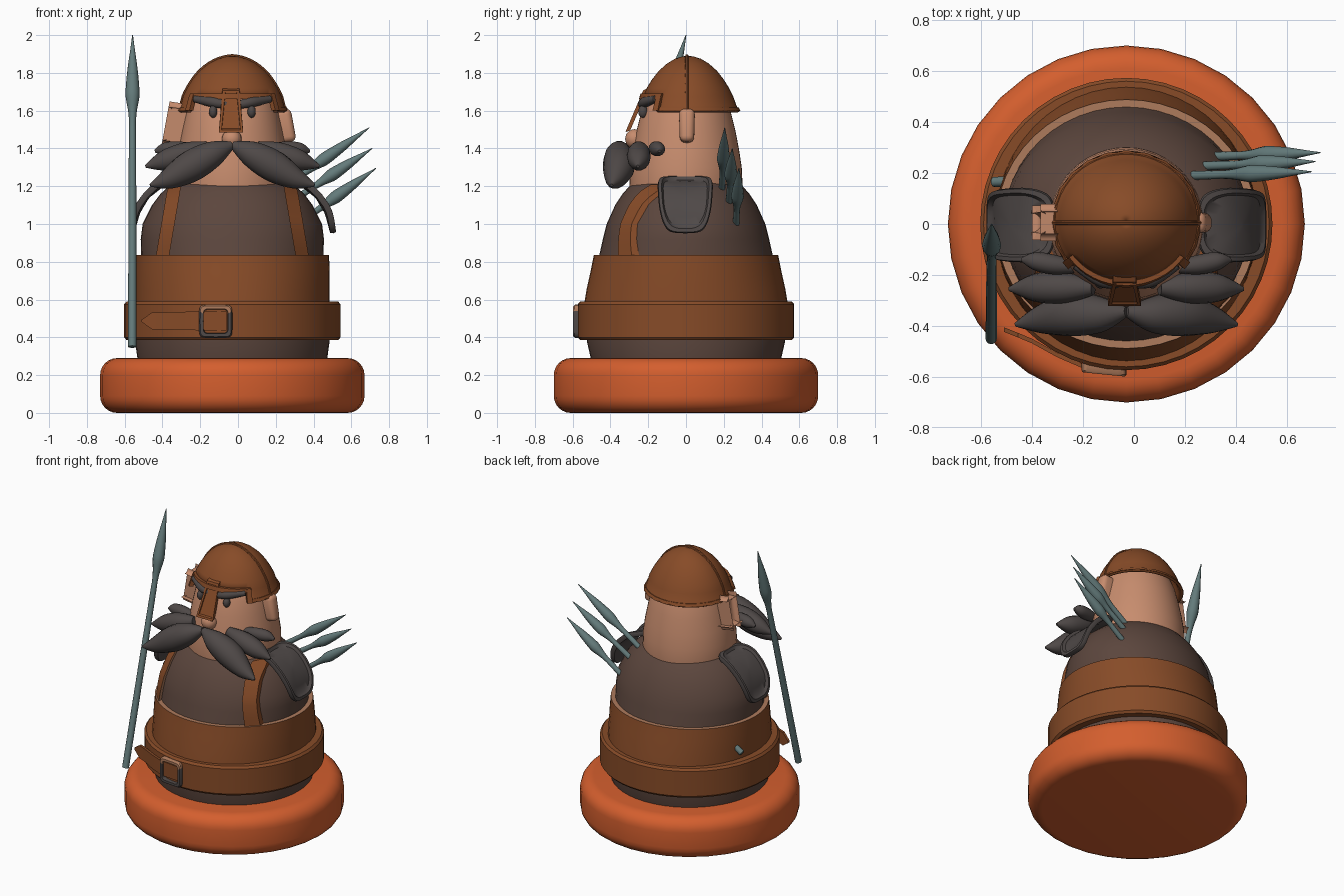
import bpy, bmesh, math
from mathutils import Vector

if "Cube" in bpy.data.objects:
    bpy.data.objects.remove(bpy.data.objects["Cube"])

CX = -0.03  # body axis


def material(name, srgb):
    m = bpy.data.materials.new(name)
    m.diffuse_color = [((c + 0.055) / 1.055) ** 2.4 for c in srgb] + [1]
    m.use_nodes = True
    m.node_tree.nodes["Principled BSDF"].inputs["Base Color"].default_value = m.diffuse_color
    return m


ORANGE = material("orange", (0.83, 0.37, 0.18))
LEATHER = material("leather_brown", (0.53, 0.295, 0.155))
CLOTH = material("dark_brown_cloth", (0.36, 0.275, 0.24))
SKIN = material("skin", (0.78, 0.55, 0.43))
TAN = material("tan_edge", (0.68, 0.48, 0.36))
HAIR = material("charcoal", (0.31, 0.285, 0.28))
STEEL = material("grey_green_steel", (0.39, 0.48, 0.48))


def finish(bm, name, mats, rule=None, angle=40):
    bmesh.ops.remove_doubles(bm, verts=bm.verts, dist=1e-5)
    bmesh.ops.recalc_face_normals(bm, faces=bm.faces)
    bm.normal_update()
    if rule:
        for f in bm.faces:
            f.material_index = int(rule(f))
    me = bpy.data.meshes.new(name)
    bm.to_mesh(me)
    bm.free()
    ob = bpy.data.objects.new(name, me)
    bpy.context.collection.objects.link(ob)
    for m in mats:
        me.materials.append(m)
    bpy.ops.object.select_all(action='DESELECT')
    ob.select_set(True)
    bpy.context.view_layer.objects.active = ob
    bpy.ops.object.shade_smooth_by_angle(angle=math.radians(angle))
    return ob


def loft(name, rings, mats, rule=None, caps=True, keep=None, angle=40):
    """Skin a sequence of closed loops with equal point counts."""
    bm = bmesh.new()
    vs = [[bm.verts.new(p) for p in r] for r in rings]
    n = len(rings[0])
    for a, b in zip(vs, vs[1:]):
        for i in range(n):
            j = (i + 1) % n
            bm.faces.new((a[i], a[j], b[j], b[i]))
    if caps:
        bm.faces.new(vs[0])
        bm.faces.new(vs[-1])
    if keep:
        bad = [f for f in bm.faces if not keep(f.calc_center_median())]
        bmesh.ops.delete(bm, geom=bad, context='FACES')
    return finish(bm, name, mats, rule, angle)


def lathe(name, rows, mats, n=48, cy=0.0, **kw):
    """rows: (z, rx, ry)"""
    rings = [[(CX + rx * math.sin(2 * math.pi * i / n), cy - ry * math.cos(2 * math.pi * i / n), z)
              for i in range(n)] for z, rx, ry in rows]
    return loft(name, rings, mats, **kw)


def spline(pts, steps=6):
    """Catmull-Rom through tuples of any length."""
    p = [pts[0]] + list(pts) + [pts[-1]]
    out = []
    for k in range(1, len(p) - 2):
        for s in range(steps):
            t = s / steps
            out.append([0.5 * (2 * b + (c - a) * t + (2 * a - 5 * b + 4 * c - d) * t * t
                               + (3 * b - a - 3 * c + d) * t ** 3)
                        for a, b, c, d in zip(*p[k - 1:k + 3])])
    return out + [list(pts[-1])]


def tube(name, pts, mat, n=14, steps=6):
    """pts: (x, y, z, radius)"""
    path = spline(pts, steps)
    rings = []
    for k, (x, y, z, r) in enumerate(path):
        a, b = path[max(k - 1, 0)], path[min(k + 1, len(path) - 1)]
        q = (Vector(b[:3]) - Vector(a[:3])).to_track_quat('Z', 'Y')
        rings.append([Vector((x, y, z)) + q @ Vector((math.cos(2 * math.pi * i / n), math.sin(2 * math.pi * i / n), 0))
                      * max(r, 0.002) for i in range(n)])
    return loft(name, rings, [mat])


def arc_band(name, a0, a1, z0, z1, r0, r1, t, mat, cy=0.01):
    """Curved bar; r0 / r1 are (rx, ry) at the bottom and top."""
    rings = []
    for k in range(17):
        a = math.radians(a0 + (a1 - a0) * k / 16)
        rings.append([(CX + (r[0] + o) * math.sin(a), cy - (r[1] + o) * math.cos(a), z)
                      for r, z, o in ((r0, z0, -t), (r0, z0, t), (r1, z1, t), (r1, z1, -t))])
    return loft(name, rings, [mat], angle=30)


def ellipsoid(name, loc, scale, mat):
    bm = bmesh.new()
    bmesh.ops.create_uvsphere(bm, u_segments=20, v_segments=12, radius=1)
    for v in bm.verts:
        v.co = Vector(loc) + Vector(a * b for a, b in zip(v.co, scale))
    return finish(bm, name, [mat])


# round base
prof = [(0.09 - 0.09 * math.cos(math.radians(a)), 0.61 + 0.09 * math.sin(math.radians(a))) for a in range(0, 91, 15)]
prof += [(0.29 - z, r) for z, r in reversed(prof)]
lathe("base", [(z, r, r) for z, r in prof], [ORANGE], n=32)

# body, waist band and belt
BODY = [(0.27, 0.50, 0.50), (0.38, 0.515, 0.525), (0.6, 0.495, 0.515), (0.83, 0.482, 0.46), (0.92, 0.485, 0.44),
        (1.0, 0.475, 0.42), (1.1, 0.425, 0.375), (1.16, 0.38, 0.335), (1.2, 0.335, 0.30), (1.23, 0.27, 0.27)]
lathe("body", BODY, [CLOTH])
lathe("waist_band", [(0.57, 0.49, 0.50), (0.57, 0.515, 0.54), (0.66, 0.515, 0.525), (0.75, 0.515, 0.505),
                     (0.835, 0.512, 0.488), (0.835, 0.482, 0.458), (0.78, 0.48, 0.46)], [LEATHER, TAN], caps=False,
      rule=lambda f: f.normal.z > 0.8)
lathe("belt", [(z, r, r) for z, r in ((0.385, 0.50), (0.385, 0.56), (0.40, 0.573), (0.575, 0.573), (0.59, 0.56),
                                      (0.59, 0.50))], [LEATHER], caps=False, angle=30)

# belt tongue and buckle
tongue = [(-0.06, -0.577, 0.05), (-0.2, -0.563, 0.05), (-0.3, -0.52, 0.048), (-0.4, -0.465, 0.045),
          (-0.455, -0.442, 0.045), (-0.51, -0.42, 0.006)]
loft("belt_tongue", [[(x, y + d, 0.487 + s * h) for d, s in ((0.015, -1), (-0.003, -1), (-0.003, 1), (0.015, 1))]
                     for x, y, h in tongue], [LEATHER], angle=25)


def square_ring(h, y, n=32):
    def f(v):
        return math.copysign(abs(v) ** 0.3, v)
    pts = [(h * f(math.cos(2 * math.pi * i / n)), h * f(math.sin(2 * math.pi * i / n))) for i in range(n)]
    return [(-0.118 + u, y - 0.1 * u, 0.485 + v) for u, v in pts]


loft("buckle", [square_ring(h, y) for h, y in ((0.088, -0.555), (0.088, -0.582), (0.082, -0.59), (0.066, -0.59),
                                               (0.062, -0.555))], [HAIR, TAN], caps=False,
     rule=lambda f: f.calc_center_median().z > 0.525)


# shoulder straps following the body
def body_at(z):
    for a, b in zip(BODY, BODY[1:]):
        if z <= b[0]:
            t = (z - a[0]) / (b[0] - a[0])
            return a[1] + (b[1] - a[1]) * t, a[2] + (b[2] - a[2]) * t


def strap_point(side, z, x, off):
    rx, ry = (r + off for r in body_at(z))
    a = math.asin(min(x / rx, 0.97))
    return (CX + side * rx * math.sin(a), -ry * math.cos(a), z)


# moulded shoulder pads
PAD = spline([(0.28, 1.235), (0.375, 1.215), (0.455, 1.15), (0.51, 1.06), (0.53, 0.95)], 8)


def pad_point(side, a, s, off):
    def f(v):
        return math.copysign(abs(v) ** 0.6, v)
    v = 0.5 + 0.5 * s * f(math.sin(a))
    k = min(int(v * 32), 31)
    p = Vector(PAD[k]).lerp(Vector(PAD[k + 1]), v * 32 - k)
    d = (Vector(PAD[k + 1]) - Vector(PAD[k])).normalized()
    y = 0.15 * s * f(math.cos(a)) * (1 - 0.15 * v * v) - 0.004
    return (CX + side * (p.x - d.y * off), y, p.y + d.x * off)


for side, tag in ((-1, "left"), (1, "right")):
    rings = []
    for k in range(13):
        z = 0.8 + 0.41 * k / 12
        x = 0.375 - 0.07 * k / 12
        rings.append([strap_point(side, z, x + w, o) for w, o in
                      ((-0.035, -0.01), (-0.035, 0.022), (0.035, 0.022), (0.035, -0.01))])
    loft(f"strap_{tag}", rings, [LEATHER, TAN], rule=lambda f, s=side: s * f.normal.x < -0.3, angle=30)

    rings = [[pad_point(side, 2 * math.pi * i / 40, s, o) for i in range(40)] for s, o in
             ((0.04, -0.02), (0.5, -0.02), (0.97, -0.012), (1, 0.005), (0.97, 0.02), (0.86, 0.02), (0.8, 0.002),
              (0.6, 0.002), (0.3, 0.002), (0.04, 0.002))]
    loft(f"shoulder_pad_{tag}", rings, [HAIR], angle=50)

    # moustache lobes
    for part, pts in (("front", [(0, -0.345, 1.42, 0.02), (0.1, -0.355, 1.372, 0.07), (0.22, -0.355, 1.305, 0.085),
                                 (0.34, -0.375, 1.238, 0.055), (0.435, -0.395, 1.205, 0.008)]),
                      ("middle", [(0.13, -0.25, 1.41, 0.03), (0.24, -0.25, 1.375, 0.06), (0.36, -0.25, 1.335, 0.055),
                                  (0.46, -0.255, 1.305, 0.008)]),
                      ("rear", [(0.18, -0.17, 1.40, 0.02), (0.28, -0.16, 1.4, 0.038), (0.36, -0.145, 1.395, 0.035),
                                (0.41, -0.14, 1.385, 0.008)])):
        tube(f"moustache_{part}_{tag}", [(CX + side * x, y, z, r) for x, y, z, r in pts], HAIR)

    # eyes, eyebrows, ears
    ellipsoid(f"eye_{tag}", (CX + side * 0.102, -0.228, 1.595), (0.022, 0.025, 0.033), HAIR)
    tube(f"eyebrow_{tag}", [(CX + side * x, y, z, r) for x, y, z, r in
                            ((0.03, -0.232, 1.63, 0.02), (0.1, -0.218, 1.645, 0.028), (0.2, -0.16, 1.662, 0.018))], HAIR)
    bm = bmesh.new()
    bmesh.ops.create_cube(bm, size=1)
    for v in bm.verts:
        wide = 0.085 if v.co.z > 0 else 0.075
        x = 0.265 + v.co.x * 0.13 - (0.022 if v.co.z > 0 else -0.01)
        v.co = (CX + side * x, 0.005 + v.co.y * wide, 1.517 + v.co.z * 0.175 + v.co.x * 0.02)
    bmesh.ops.bevel(bm, geom=bm.edges[:], offset=0.03, segments=4, affect='EDGES', profile=0.5)
    finish(bm, f"ear_{tag}", [SKIN])

    # helmet cheek posts
    arc_band(f"helmet_post_{tag}", side * 49, side * 56, 1.6, 1.685, (0.288, 0.272), (0.26, 0.24), 0.014, LEATHER)

# head and nose
lathe("head", [(1.1, 0.29, 0.29), (1.2, 0.302, 0.3), (1.3, 0.3, 0.295), (1.4, 0.285, 0.28), (1.5, 0.265, 0.26),
               (1.6, 0.243, 0.235), (1.68, 0.215, 0.2), (1.74, 0.15, 0.15)], [SKIN])
ellipsoid("nose", (CX - 0.003, -0.272, 1.45), (0.052, 0.05, 0.052), SKIN)

# helmet with the face opening cut out
dome = [(1.6, 0.292, 0.277), (1.625, 0.275, 0.258), (1.675, 0.262, 0.24), (1.72, 0.24, 0.218), (1.765, 0.212, 0.19),
        (1.81, 0.175, 0.155), (1.85, 0.125, 0.11), (1.875, 0.075, 0.068), (1.887, 0.03, 0.03), (1.89, 0.002, 0.002)]


def outside_face(c):
    return c.z > 1.675 or abs(math.atan2(c.x - CX, -(c.y - 0.01))) > math.radians(52)


helmet = lathe("helmet", dome, [LEATHER], cy=0.01, caps=False, keep=outside_face)
mod = helmet.modifiers.new("thickness", 'SOLIDIFY')
mod.thickness = 0.018
arc_band("helmet_rim", 54, 306, 1.598, 1.618, (0.286, 0.27), (0.276, 0.26), 0.009, LEATHER)
arc_band("helmet_brow", -56, 56, 1.663, 1.69, (0.265, 0.245), (0.257, 0.237), 0.014, LEATHER)
half = [(rx - 0.002, z) for z, rx, _ in dome]
tube("helmet_ridge", [(CX - x, 0.005, z, 0.009) for x, z in half]
     + [(CX + x, 0.005, z, 0.009) for x, z in reversed(half[:-1])], LEATHER, n=8, steps=2)


# nose guard with recessed panel
def guard_ring(m, off):
    pts = []
    for sx, t in ((-1, 0), (1, 0), (1, 1), (-1, 1)):
        w = (0.064 if t == 0 else 0.045) - m
        tt = t + (1 - 2 * t) * m / 0.24
        pts.append((CX - 0.007 + sx * w, -0.317 + 0.095 * tt - off * 0.9, 1.487 + 0.223 * tt - off * 0.4))
    return pts


loft("nose_guard", [guard_ring(0, -0.025), guard_ring(0, 0.005), guard_ring(0.014, 0.005), guard_ring(0.016, -0.006)],
     [LEATHER], angle=30)


# spears: one upright, three through the back
def spear(name, tip, end, s=1.0):
    tip, end = Vector(tip), Vector(end)
    prof = [(0, 0.002), (0.05, 0.013), (0.11, 0.027), (0.17, 0.036), (0.2, 0.036), (0.24, 0.024), (0.28, 0.018),
            (0.33, 0.019), (0.6, 0.021), (1, 0.022)]
    tube(name, [(*tip.lerp(end, t), r * s) for t, r in prof], STEEL, n=12, steps=3)


spear("upright_spear", (-0.558, 0.0, 2.0), (-0.56, -0.45, 0.35))
spear("back_spear_1", (0.695, 0.205, 1.51), (-0.55, 0.165, 0.64), 0.9)
spear("back_spear_2", (0.71, 0.245, 1.40), (-0.40, 0.20, 0.67), 0.9)
spear("back_spear_3", (0.73, 0.28, 1.295), (-0.38, 0.24, 0.50), 0.9)
